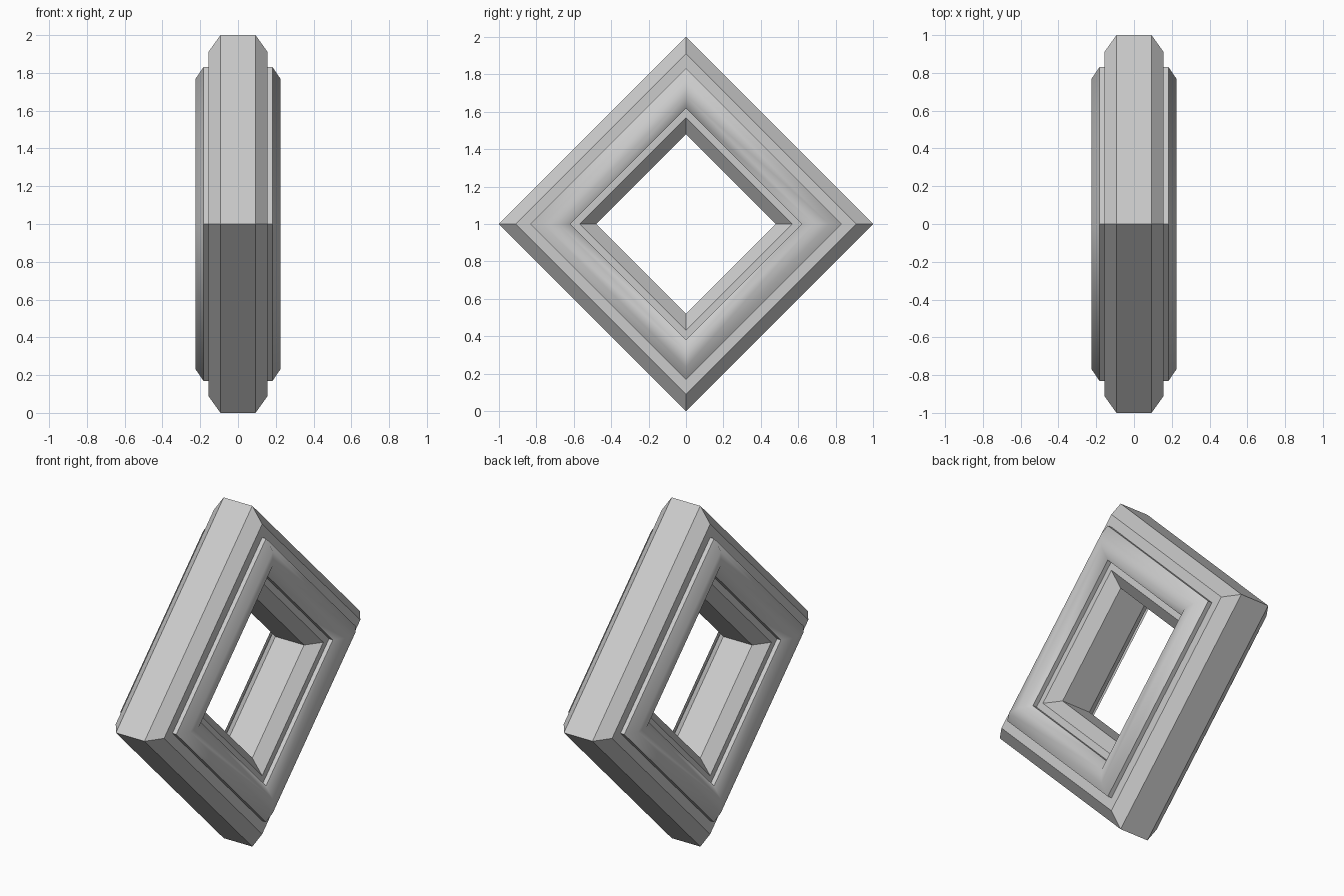
import bpy, bmesh, math

if "Cube" in bpy.data.objects:
    bpy.data.objects.remove(bpy.data.objects["Cube"])

# Half cross-section as (distance from centre at a corner, x), outer rim to inner rim
half = [(1.0, 0.093), (0.91, 0.157),                  # outer rim and bevel
        (0.832, 0.157), (0.832, 0.182),               # step up to moulding
        (0.767, 0.226), (0.685, 0.226),               # rounded moulding
        (0.62, 0.182), (0.62, 0.157),                 # step down
        (0.567, 0.157), (0.48, 0.093)]                # inner bevel
profile = half + [(r, -x) for r, x in reversed(half)]
n, sides = len(profile), 4
moulding = {3, 4, 5, n - 5, n - 6, n - 7}             # smooth-shaded strips

# Sweep the section around a diamond
bm = bmesh.new()
rings = []
for s in range(sides):
    a = s * math.tau / sides
    rings.append([bm.verts.new((x, r * math.cos(a), 1 + r * math.sin(a)))
                  for r, x in profile])
for s in range(sides):
    here, there = rings[s], rings[(s + 1) % sides]
    for i in range(n):
        j = (i + 1) % n
        f = bm.faces.new((here[i], here[j], there[j], there[i]))
        # strips between the moulding steps blend round the corners
        f.smooth = i in {3, 4, 5} or (n - 2 - i) in {3, 4, 5}
bmesh.ops.recalc_face_normals(bm, faces=bm.faces[:])

# Keep the moulding borders crisp
for e in bm.edges:
    e.smooth = all(f.smooth for f in e.link_faces)

mesh = bpy.data.meshes.new("diamond_frame")
bm.to_mesh(mesh)
bm.free()
frame = bpy.data.objects.new("diamond_frame", mesh)
bpy.context.collection.objects.link(frame)
